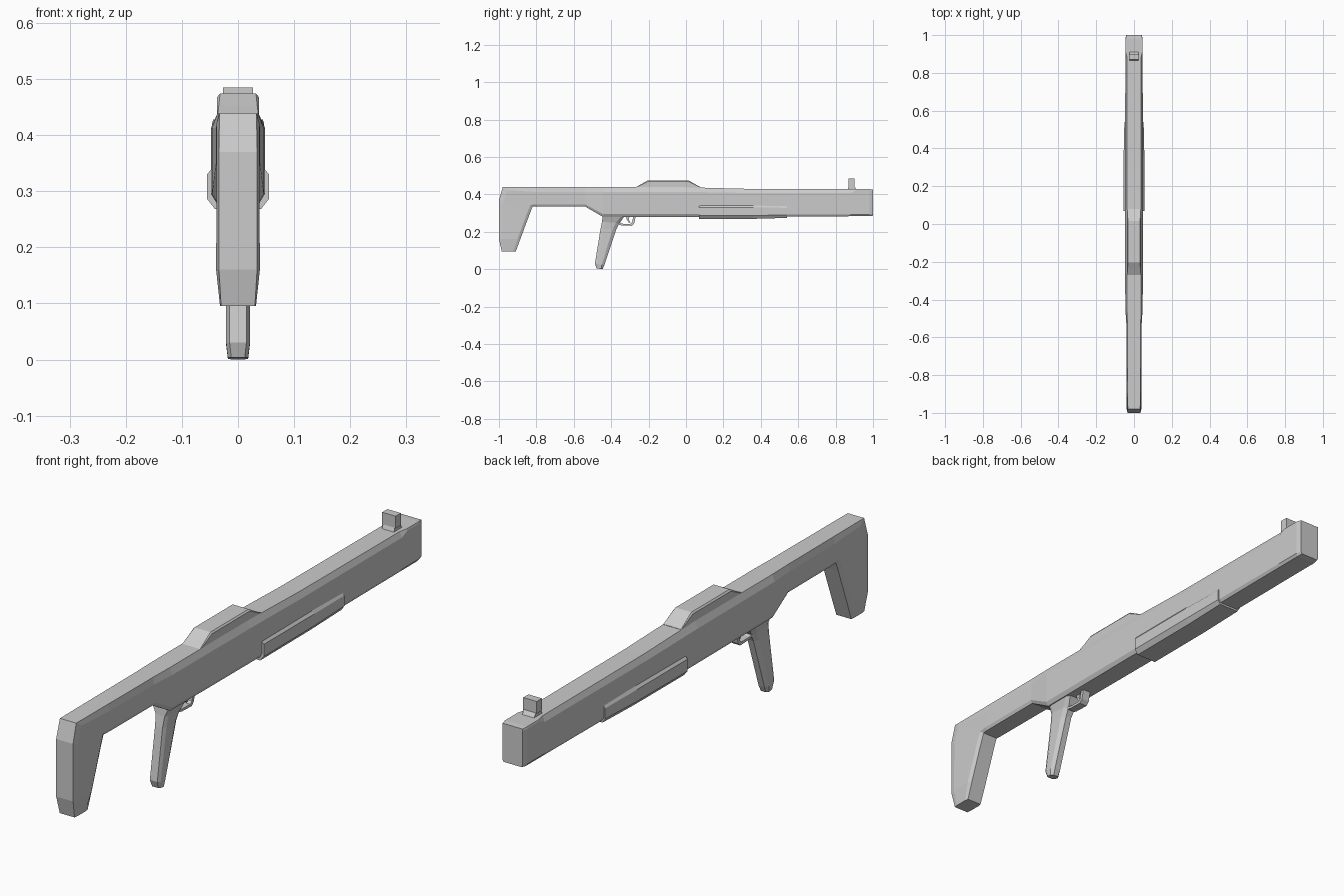
import bpy, bmesh
from mathutils import Vector


def finish(name, bm):
    bmesh.ops.recalc_face_normals(bm, faces=bm.faces[:])
    mesh = bpy.data.meshes.new(name)
    bm.to_mesh(mesh)
    bm.free()
    obj = bpy.data.objects.new(name, mesh)
    bpy.context.collection.objects.link(obj)
    return obj


def loft(name, stations):
    """Loft eight-sided sections. Each station is
    (yA, zA, yB, zB, half width at A, at sides, at B, chamfer length A, B)."""
    bm = bmesh.new()
    rings = []
    for ya, za, yb, zb, ta, w, tb, ca, cb in stations:
        a, b = Vector((0, ya, za)), Vector((0, yb, zb))
        d = (b - a).normalized()
        half = [(ta, a), (w, a + d * ca), (w, b - d * cb), (tb, b)]
        pts = [(x, p.y, p.z) for x, p in half]
        pts += [(-x, p.y, p.z) for x, p in reversed(half)]
        rings.append([bm.verts.new(p) for p in pts])
    for r, s in zip(rings, rings[1:]):
        for i in range(8):
            j = (i + 1) % 8
            bm.faces.new((r[i], r[j], s[j], s[i]))
    bm.faces.new(rings[0])
    bm.faces.new(rings[-1])
    return finish(name, bm)


def plate(name, profile, half):
    """Extrude a closed y-z outline symmetrically across x."""
    bm = bmesh.new()
    face = bm.faces.new([bm.verts.new((-half, y, z)) for y, z in profile])
    ext = bmesh.ops.extrude_face_region(bm, geom=[face])
    verts = [g for g in ext["geom"] if isinstance(g, bmesh.types.BMVert)]
    bmesh.ops.translate(bm, verts=verts, vec=(2 * half, 0, 0))
    return finish(name, bm)


# Stock, receiver and barrel shroud in one continuous body
loft("body", [
    (-.985, .095, -.910, .095, .030, .032, .030, .015, .015),
    (-1.00, .160, -.886, .160, .034, .039, .031, .020, .015),
    (-1.00, .370, -.835, .297, .034, .038, .031, .025, .015),
    (-.980, .438, -.820, .335, .033, .038, .031, .030, .015),
    (-.800, .438, -.800, .335, .034, .039, .033, .025, .012),
    (-.540, .438, -.540, .335, .035, .040, .034, .025, .012),
    (-.445, .438, -.445, .280, .037, .046, .037, .025, .015),
    (0.000, .438, 0.000, .280, .037, .048, .039, .025, .015),
    (0.300, .430, 0.300, .280, .037, .047, .039, .022, .013),
    (0.880, .428, 0.880, .283, .037, .046, .039, .020, .010),
    (0.910, .428, 0.910, .283, .044, .046, .039, .006, .010),
    (0.980, .428, 0.980, .283, .044, .046, .039, .006, .010),
    (1.000, .426, 1.000, .286, .040, .041, .036, .006, .008),
])

# Raised cover on top of the receiver
loft("receiver_cover", [
    (-.270, .438, -.270, .420, .036, .037, .037, .002, .003),
    (-.240, .454, -.240, .420, .034, .037, .037, .004, .003),
    (-.205, .474, -.205, .420, .032, .037, .037, .006, .003),
    (0.015, .474, 0.015, .420, .032, .037, .037, .006, .003),
    (0.080, .437, 0.080, .420, .036, .037, .037, .002, .003),
])

# Handguard sleeve around the underside
loft("handguard", [
    (.070, .340, .070, .268, .047, .055, .041, .010, .018),
    (.360, .340, .360, .269, .047, .055, .041, .010, .018),
    (.540, .338, .540, .274, .046, .051, .041, .010, .016),
])

# Pistol grip with flared top
loft("grip", [
    (-.478, .004, -.446, .000, .012, .018, .010, .008, .008),
    (-.487, .030, -.436, .022, .015, .021, .012, .012, .014),
    (-.457, .215, -.372, .215, .015, .021, .012, .014, .020),
    (-.449, .255, -.355, .245, .018, .024, .014, .014, .020),
    (-.445, .290, -.325, .290, .034, .037, .030, .012, .015),
])

# Trigger guard strap, built as one bent band
outer = [(-.372, .240), (-.345, .234), (-.290, .232), (-.277, .245), (-.268, .285)]
inner = [(-.282, .285), (-.288, .250), (-.298, .242), (-.345, .243), (-.368, .252)]
plate("trigger_guard", outer + inner, .016)
plate("trigger", [(-.322, .285), (-.302, .285), (-.306, .264), (-.296, .250),
                  (-.304, .248), (-.316, .264)], .006)

# Front sight post and its foot
plate("front_sight", [(.870, .440), (.900, .440), (.900, .485), (.870, .485)], .027)
plate("sight_foot", [(.862, .422), (.915, .422), (.900, .442), (.870, .442)], .024)
